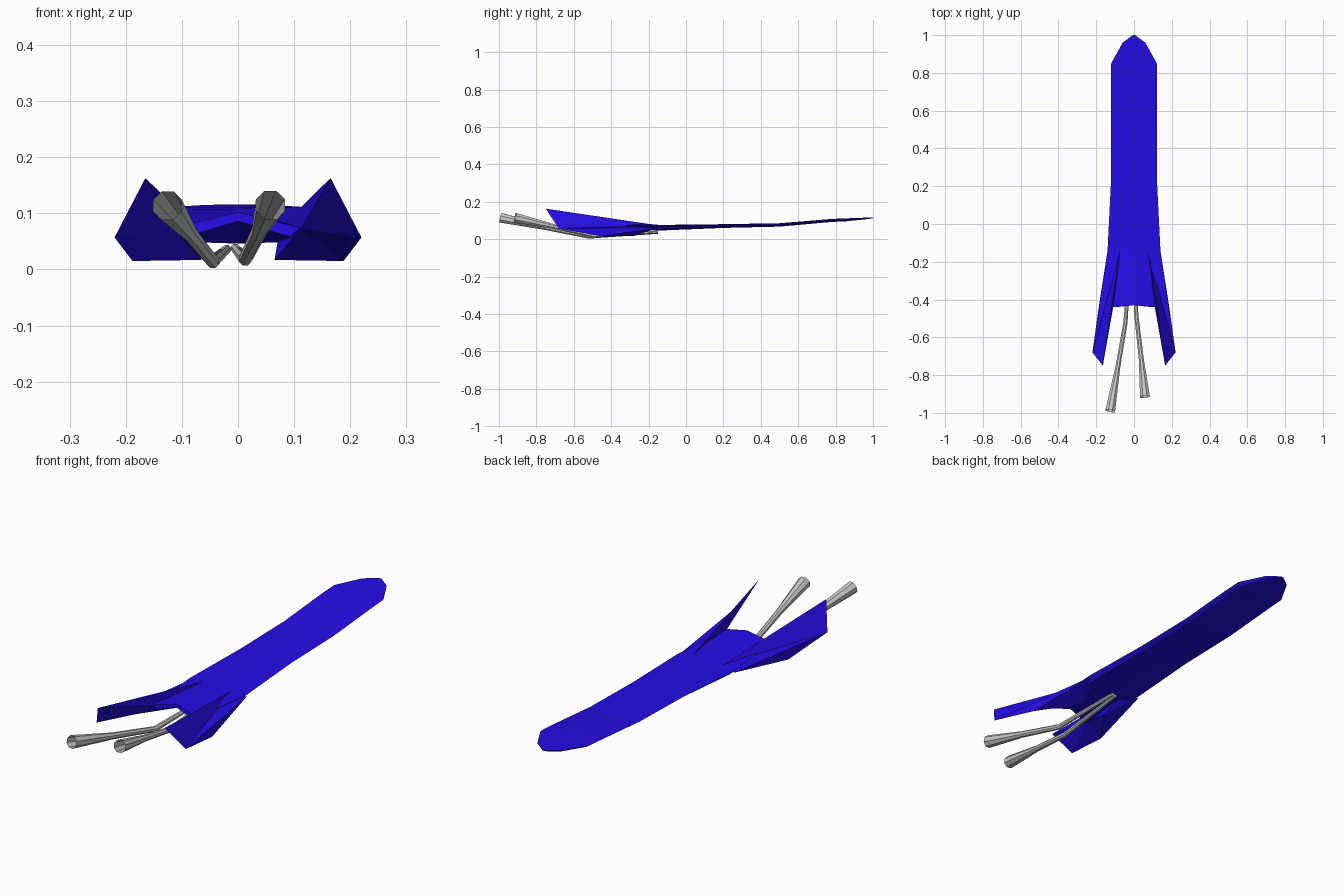
import bpy, bmesh
from mathutils import Vector

if "Cube" in bpy.data.objects:
    bpy.data.objects.remove(bpy.data.objects["Cube"])

blue = bpy.data.materials.new("blue_paint")
blue.diffuse_color = (0.02, 0.004, 0.8, 1)
blue.use_nodes = True
blue.node_tree.nodes["Principled BSDF"].inputs["Base Color"].default_value = blue.diffuse_color


def finish(bm, name, mat=None):
    bmesh.ops.recalc_face_normals(bm, faces=bm.faces)
    mesh = bpy.data.meshes.new(name)
    bm.to_mesh(mesh)
    bm.free()
    obj = bpy.data.objects.new(name, mesh)
    bpy.context.collection.objects.link(obj)
    if mat:
        mesh.materials.append(mat)
    return obj


def loft(rings, cap_start=True, cap_end=True):
    bm = bmesh.new()
    vs = [[bm.verts.new(p) for p in r] for r in rings]
    n = len(vs[0])
    for a, b in zip(vs, vs[1:]):
        for i in range(n):
            j = (i + 1) % n
            bm.faces.new((a[i], a[j], b[j], b[i]))
    if cap_start:
        bm.faces.new(vs[0])
    if cap_end:
        bm.faces.new(vs[-1])
    return bm


# Long thin board: y, half width, edge top z, centre top z, edge bottom z, centre bottom z
sections = [
    (-0.44, 0.110, 0.075, 0.102, 0.058, 0.086),
    (-0.14, 0.140, 0.070, 0.076, 0.050, 0.046),
    (0.20, 0.123, 0.078, 0.080, 0.066, 0.060),
    (0.50, 0.122, 0.084, 0.085, 0.072, 0.067),
    (0.78, 0.122, 0.107, 0.108, 0.097, 0.092),
    (0.85, 0.121, 0.111, 0.111, 0.100, 0.095),
    (0.96, 0.060, 0.115, 0.115, 0.107, 0.106),
    (1.00, 0.006, 0.116, 0.116, 0.112, 0.112),
]
rings = []
for y, w, et, ct, eb, cb in sections:
    b = w * 0.85
    rings.append([(-w, y, et), (0, y, ct), (w, y, et), (b, y, eb), (0, y, cb), (-b, y, eb)])
rings[0][1] = (0, -0.43, 0.102)
rings[0][4] = (0, -0.43, 0.086)
finish(loft(rings), "board", blue)

# Swept side fins, mirrored
fin_points = [
    (0.140, -0.14, 0.062),   # 0 root outer
    (0.075, -0.15, 0.074),   # 1 root inner
    (0.165, -0.75, 0.163),   # 2 upper tip
    (0.220, -0.68, 0.057),   # 3 outer tip
    (0.188, -0.45, 0.015),   # 4 lower outer
    (0.065, -0.28, 0.017),   # 5 lower inner
    (0.112, -0.45, 0.072),   # 6 corner at the board
]
fin_faces = [(1, 6, 2), (2, 6, 3), (3, 6, 4), (6, 5, 4), (1, 2, 3), (1, 3, 0),
             (0, 3, 4), (0, 4, 5), (5, 6, 1), (0, 5, 1)]
for side, label in ((1, "right"), (-1, "left")):
    bm = bmesh.new()
    vs = [bm.verts.new((side * x, y, z)) for x, y, z in fin_points]
    for f in fin_faces:
        bm.faces.new([vs[i] for i in f])
    finish(bm, label + "_fin", blue)


# Flared exhaust pipes, open at the wide end
def pipe(name, path, sides=8):
    pts = [Vector(p[:3]) for p in path]
    rings = []
    for i, p in enumerate(pts):
        d = (pts[min(i + 1, len(pts) - 1)] - pts[max(i - 1, 0)]).normalized()
        u = d.cross(Vector((0, 0, 1))).normalized()
        v = u.cross(d)
        ring = []
        for k in range(sides):
            from_angle = Vector((1, 0))
            from mathutils import Matrix
            c = Matrix.Rotation(6.283185 * (k + 0.5) / sides, 2) @ from_angle
            ring.append(p + path[i][3] * (c.x * u + c.y * v))
        rings.append(ring)
    obj = finish(loft(rings, True, False), name)
    bpy.context.view_layer.objects.active = obj
    obj.select_set(True)
    bpy.ops.object.shade_smooth_by_angle()
    obj.select_set(False)


pipe("left_pipe", [(-0.020, -0.15, 0.036, 0.008), (-0.045, -0.52, 0.014, 0.012),
                   (-0.086, -0.76, 0.064, 0.014), (-0.126, -0.99, 0.114, 0.028)])
pipe("right_pipe", [(-0.005, -0.15, 0.038, 0.008), (0.013, -0.49, 0.018, 0.012),
                    (0.038, -0.71, 0.068, 0.014), (0.058, -0.915, 0.115, 0.028)])
